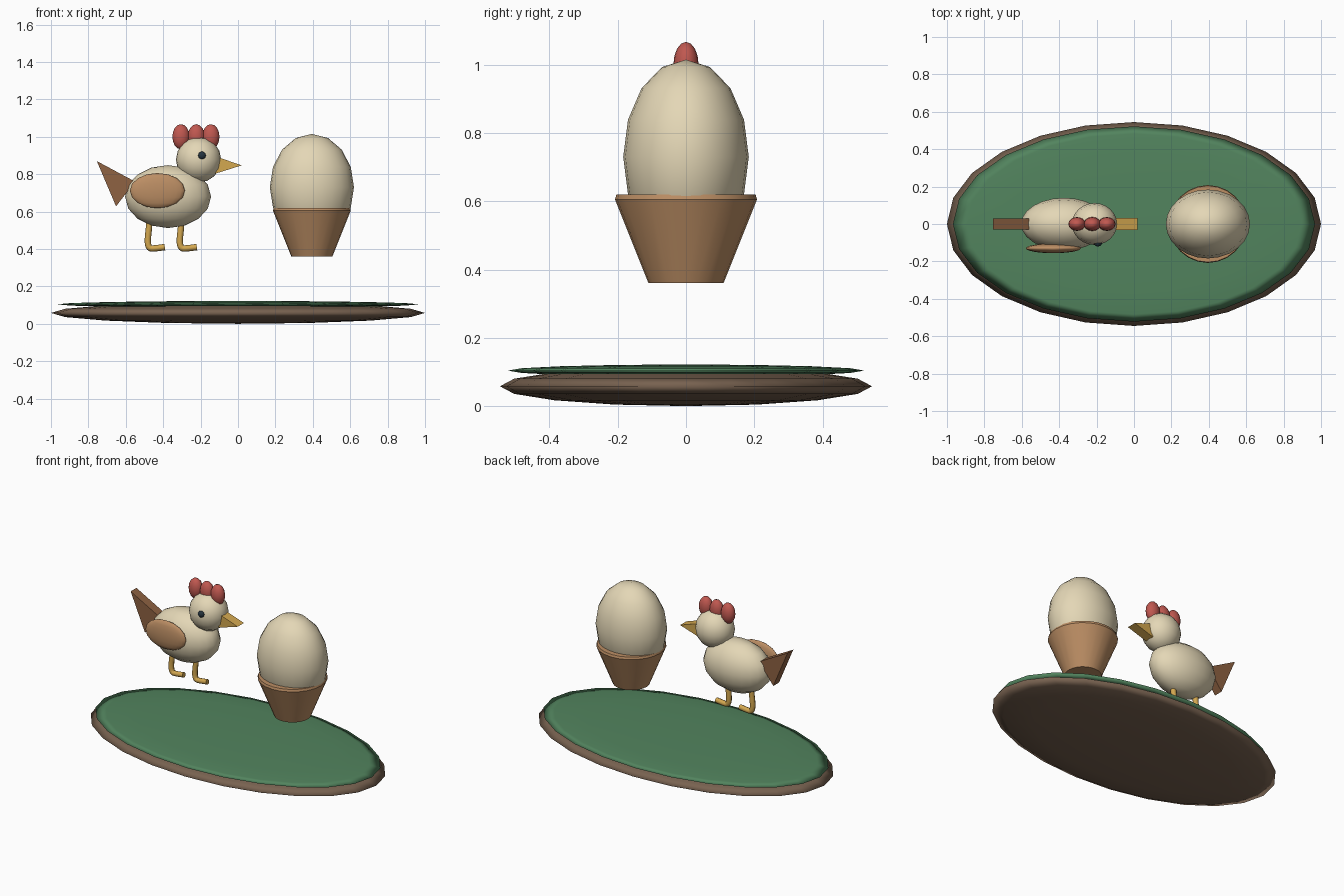
import bpy, bmesh, math

if "Cube" in bpy.data.objects:
    bpy.data.objects.remove(bpy.data.objects["Cube"])


def material(name, rgb):
    def lin(c):
        c /= 255
        return c / 12.92 if c < 0.04 else ((c + 0.055) / 1.055) ** 2.4
    m = bpy.data.materials.new(name)
    m.diffuse_color = (*[lin(c) for c in rgb], 1)
    m.use_nodes = True
    m.node_tree.nodes["Principled BSDF"].inputs["Base Color"].default_value = m.diffuse_color
    return m


CREAM = material("cream", (228, 215, 182))
TAN = material("tan", (188, 142, 100))
BROWN = material("brown", (142, 98, 66))
EARTH = material("earth", (120, 98, 80))
GREEN = material("green", (82, 132, 94))
RED = material("red", (192, 88, 80))
YELLOW = material("yellow", (212, 168, 80))
DARK = material("dark", (38, 52, 62))


def finish(name, bm, mat, angle):
    bmesh.ops.recalc_face_normals(bm, faces=bm.faces)
    me = bpy.data.meshes.new(name)
    bm.to_mesh(me)
    bm.free()
    me.materials.append(mat)
    ob = bpy.data.objects.new(name, me)
    bpy.context.collection.objects.link(ob)
    bpy.ops.object.select_all(action='DESELECT')
    ob.select_set(True)
    bpy.context.view_layer.objects.active = ob
    bpy.ops.object.shade_smooth_by_angle(angle=math.radians(angle))
    return ob


def ellipsoid(name, loc, radii, mat, segs=24, rings=8):
    bm = bmesh.new()
    bmesh.ops.create_uvsphere(bm, u_segments=segs, v_segments=rings, radius=1)
    bmesh.ops.scale(bm, vec=radii, verts=bm.verts)
    bmesh.ops.translate(bm, vec=loc, verts=bm.verts)
    return finish(name, bm, mat, 180)


def slab(name, pts, half, mat):
    """Flat x-z outline given thickness along y."""
    bm = bmesh.new()
    face = bm.faces.new([bm.verts.new((x, -half, z)) for x, z in pts])
    ext = bmesh.ops.extrude_face_region(bm, geom=[face])
    verts = [v for v in ext["geom"] if isinstance(v, bmesh.types.BMVert)]
    bmesh.ops.translate(bm, vec=(0, 2 * half, 0), verts=verts)
    return finish(name, bm, mat, 30)


def lathe(name, centre, profile, mat, segs=24):
    bm = bmesh.new()
    vs = [bm.verts.new((r, 0, z)) for r, z in profile]
    es = [bm.edges.new(p) for p in zip(vs, vs[1:])]
    bmesh.ops.spin(bm, geom=vs + es, cent=(0, 0, 0), axis=(0, 0, 1),
                   angle=2 * math.pi, steps=segs)
    bmesh.ops.remove_doubles(bm, verts=bm.verts, dist=1e-4)
    bmesh.ops.translate(bm, vec=centre, verts=bm.verts)
    return finish(name, bm, mat, 35)


def tube(name, pts, radius, mat):
    cu = bpy.data.curves.new(name, 'CURVE')
    cu.dimensions = '3D'
    cu.bevel_depth = radius
    cu.bevel_resolution = 2
    cu.use_fill_caps = True
    sp = cu.splines.new('NURBS')
    sp.points.add(len(pts) - 1)
    for p, (x, z) in zip(sp.points, pts):
        p.co = (x, 0, z, 1)
    sp.use_endpoint_u = True
    sp.order_u = 3
    sp.resolution_u = 4
    cu.materials.append(mat)
    ob = bpy.data.objects.new(name, cu)
    bpy.context.collection.objects.link(ob)


# Oval base with a grass layer on top
ellipsoid("base", (0, 0, 0.058), (1.0, 0.545, 0.058), EARTH)
ellipsoid("grass", (0, 0, 0.104), (0.968, 0.522, 0.018), GREEN)

# Egg and its cup
ellipsoid("egg", (0.395, 0, 0.73), (0.225, 0.184, 0.285), CREAM)
lathe("egg_cup", (0.395, 0, 0),
      [(0, 0.36), (0.11, 0.36), (0.208, 0.605), (0.204, 0.62), (0, 0.62)], TAN)

# Hen body and head
ellipsoid("body", (-0.374, 0, 0.68), (0.23, 0.14, 0.168), CREAM)
ellipsoid("head", (-0.211, 0, 0.877), (0.121, 0.112, 0.122), CREAM)
ellipsoid("wing", (-0.431, -0.13, 0.712), (0.147, 0.026, 0.094), TAN)
ellipsoid("eye", (-0.193, -0.104, 0.90), (0.021, 0.016, 0.021), DARK, 16)

# Beak and tail wedges
slab("beak", [(-0.12, 0.895), (-0.12, 0.803), (0.02, 0.847)], 0.032, YELLOW)
slab("tail", [(-0.755, 0.87), (-0.652, 0.628), (-0.55, 0.76)], 0.03, BROWN)

# Three comb lobes
for i, x in enumerate((-0.305, -0.223, -0.145)):
    ellipsoid(f"comb_{i + 1}", (x, 0, 1.0), (0.046, 0.037, 0.067), RED, 16)

# Bent legs with forward feet
for side, x in (("rear", -0.476), ("front", -0.305)):
    tube(f"{side}_leg", [(x, 0.58), (x + 0.003, 0.53), (x - 0.008, 0.45), (x - 0.002, 0.402),
                         (x + 0.035, 0.403), (x + 0.085, 0.41)], 0.017, YELLOW)
